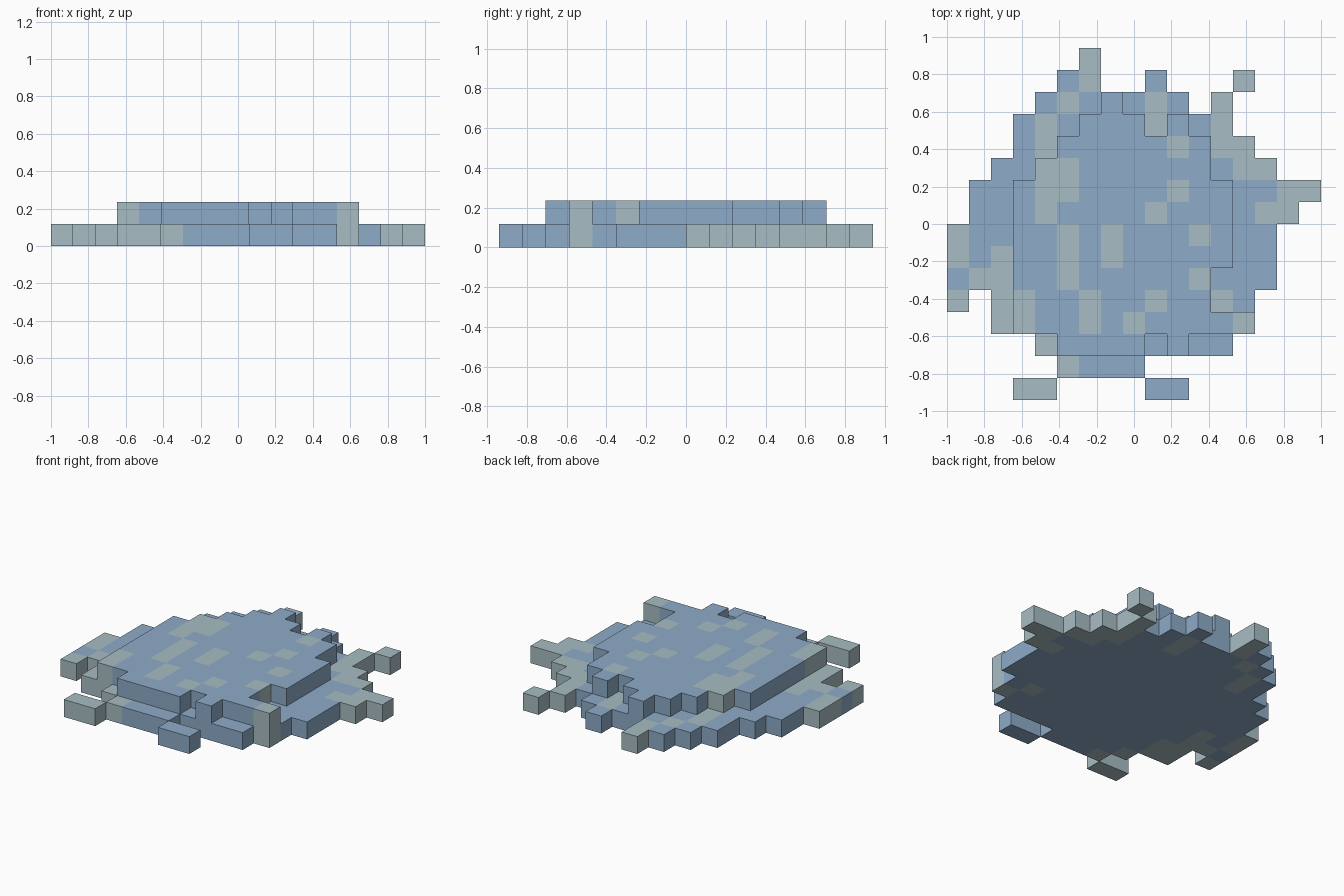
import bpy, bmesh

if "Cube" in bpy.data.objects:
    bpy.data.objects.remove(bpy.data.objects["Cube"])

S = 2 / 17          # block size: 17 columns, 16 rows, 2 layers


def material(name, rgb):
    m = bpy.data.materials.new(name)
    m.diffuse_color = (*rgb, 1)
    m.use_nodes = True
    m.node_tree.nodes["Principled BSDF"].inputs["Base Color"].default_value = m.diffuse_color
    return m


BLUE = material("water blue", (0.27, 0.41, 0.58))
GREY = material("pale grey green", (0.39, 0.51, 0.55))


def cells(rects):
    """Set of cells from (first col, last col, first row, last row)."""
    return {(i, j) for a, b, c, d in rects
            for i in range(a, b + 1) for j in range(c, d + 1)}


# Wide lower layer, front row to back row
lower = cells([
    (3, 4, 0, 0), (9, 10, 0, 0), (5, 8, 1, 1), (4, 12, 2, 2),
    (2, 13, 3, 4), (0, 0, 4, 4), (0, 14, 5, 7), (1, 15, 8, 8),
    (1, 16, 9, 9), (2, 14, 10, 10), (3, 13, 11, 11), (3, 12, 12, 12),
    (4, 10, 13, 13), (12, 12, 13, 13), (5, 6, 14, 14), (9, 9, 14, 14),
    (13, 13, 14, 14), (6, 6, 15, 15)])
lower_grey = cells([
    (3, 4, 0, 0), (5, 5, 1, 1), (4, 4, 2, 2), (2, 3, 3, 3), (13, 13, 3, 3),
    (0, 0, 4, 4), (2, 3, 4, 4), (12, 12, 4, 4), (1, 2, 5, 5), (2, 2, 6, 6),
    (0, 0, 6, 7), (14, 15, 8, 8), (15, 16, 9, 9), (13, 14, 10, 10),
    (12, 13, 11, 11), (4, 4, 11, 12), (12, 12, 12, 13), (9, 9, 12, 13),
    (5, 5, 13, 13), (6, 6, 14, 15), (13, 13, 14, 14)])

# Smaller upper layer
upper = cells([
    (5, 8, 2, 2), (10, 10, 2, 2), (3, 13, 3, 3), (3, 11, 4, 5),
    (3, 12, 6, 9), (4, 11, 10, 10), (5, 11, 11, 11), (6, 8, 12, 12),
    (10, 10, 12, 12), (7, 7, 13, 13)])
upper_grey = cells([
    (3, 3, 3, 4), (13, 13, 3, 3), (6, 6, 3, 4), (8, 8, 3, 3), (9, 9, 4, 4),
    (5, 5, 5, 7), (7, 7, 6, 7), (11, 11, 5, 5), (11, 11, 7, 7),
    (4, 4, 8, 8), (4, 5, 9, 10), (9, 9, 8, 8), (10, 10, 9, 9),
    (10, 10, 11, 11)])

filled = {(i, j, 0) for i, j in lower} | {(i, j, 1) for i, j in upper}

# Outward direction and its face corners on a unit block
SIDES = {
    (1, 0, 0): [(1, 0, 0), (1, 1, 0), (1, 1, 1), (1, 0, 1)],
    (-1, 0, 0): [(0, 1, 0), (0, 0, 0), (0, 0, 1), (0, 1, 1)],
    (0, 1, 0): [(1, 1, 0), (0, 1, 0), (0, 1, 1), (1, 1, 1)],
    (0, -1, 0): [(0, 0, 0), (1, 0, 0), (1, 0, 1), (0, 0, 1)],
    (0, 0, 1): [(0, 0, 1), (1, 0, 1), (1, 1, 1), (0, 1, 1)],
    (0, 0, -1): [(0, 1, 0), (1, 1, 0), (1, 0, 0), (0, 0, 0)],
}


def build_layer(name, layer, grey, k):
    """Blocky slab keeping only the exposed block faces."""
    bm = bmesh.new()
    for i, j in sorted(layer):
        for (dx, dy, dz), corners in SIDES.items():
            if (i + dx, j + dy, k + dz) in filled:
                continue
            face = bm.faces.new([bm.verts.new(((i + x) * S - 1,
                                               (j + y - 8) * S,
                                               (k + z) * S))
                                 for x, y, z in corners])
            face.material_index = int((i, j) in grey)
    bmesh.ops.remove_doubles(bm, verts=bm.verts, dist=1e-4)
    mesh = bpy.data.meshes.new(name)
    bm.to_mesh(mesh)
    bm.free()
    mesh.materials.append(BLUE)
    mesh.materials.append(GREY)
    bpy.context.collection.objects.link(bpy.data.objects.new(name, mesh))


build_layer("puddle_lower_layer", lower, lower_grey, 0)
build_layer("puddle_upper_layer", upper, upper_grey, 1)
